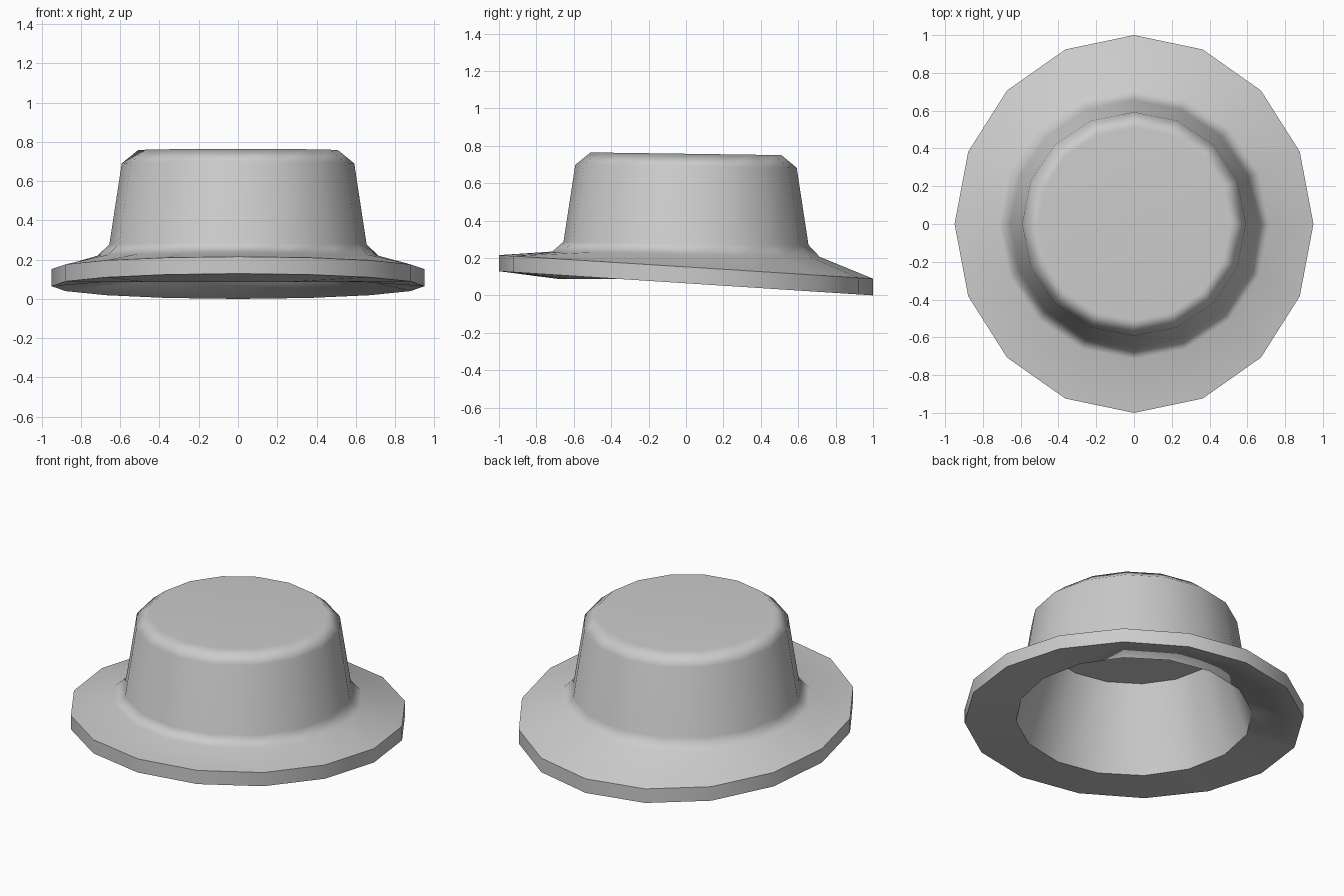
import bpy, bmesh, math

cube = bpy.data.objects.get("Cube")
if cube:
    bpy.data.objects.remove(cube, do_unlink=True)

SIDES = 16

felt = bpy.data.materials.new("light grey felt")
felt.use_nodes = True
felt.diffuse_color = (0.6, 0.6, 0.6, 1)
felt.node_tree.nodes["Principled BSDF"].inputs["Base Color"].default_value = (0.6, 0.6, 0.6, 1)

# Rings from the inner ceiling, round the brim, up to the crown top:
# x radius, y radius, height, backward drop per unit y
RINGS = [
    (0.52, 0.52, 0.597, 0.014),    # inner ceiling
    (0.677, 0.677, 0.087, 0.0),    # head opening
    (0.95, 1.00, 0.0645, 0.0645),  # brim edge, lower
    (0.95, 1.00, 0.152, 0.063),    # brim edge, upper
    (0.715, 0.715, 0.22, 0.02),    # foot of crown
    (0.655, 0.655, 0.278, 0.013),  # neck
    (0.592, 0.592, 0.69, 0.014),   # shoulder
    (0.51, 0.51, 0.757, 0.014),    # crown top
]


def ring(bm, rx, ry, z, tilt):
    verts = []
    for i in range(SIDES):
        a = math.tau * i / SIDES
        y = ry * math.sin(a)
        verts.append(bm.verts.new((rx * math.cos(a), y, z - tilt * y)))
    return verts


# Hat shell: bridge neighbouring rings and cap both ends
bm = bmesh.new()
loops = [ring(bm, *r) for r in RINGS]
for low, high in zip(loops, loops[1:]):
    for i in range(SIDES):
        j = (i + 1) % SIDES
        bm.faces.new((low[i], low[j], high[j], high[i]))
bm.faces.new(loops[0][::-1])
bm.faces.new(loops[-1])
bmesh.ops.recalc_face_normals(bm, faces=bm.faces)

mesh = bpy.data.meshes.new("hat")
bm.to_mesh(mesh)
bm.free()
mesh.materials.append(felt)
hat = bpy.data.objects.new("hat", mesh)
bpy.context.collection.objects.link(hat)

# Smooth crown, crisp brim and opening edges
bpy.ops.object.select_all(action="DESELECT")
hat.select_set(True)
bpy.context.view_layer.objects.active = hat
bpy.ops.object.shade_smooth_by_angle(angle=math.radians(60))

# Keep the large faces flat so only the bevels carry the shading roll-off
weighted = hat.modifiers.new("flat large faces", "WEIGHTED_NORMAL")
weighted.keep_sharp = True
